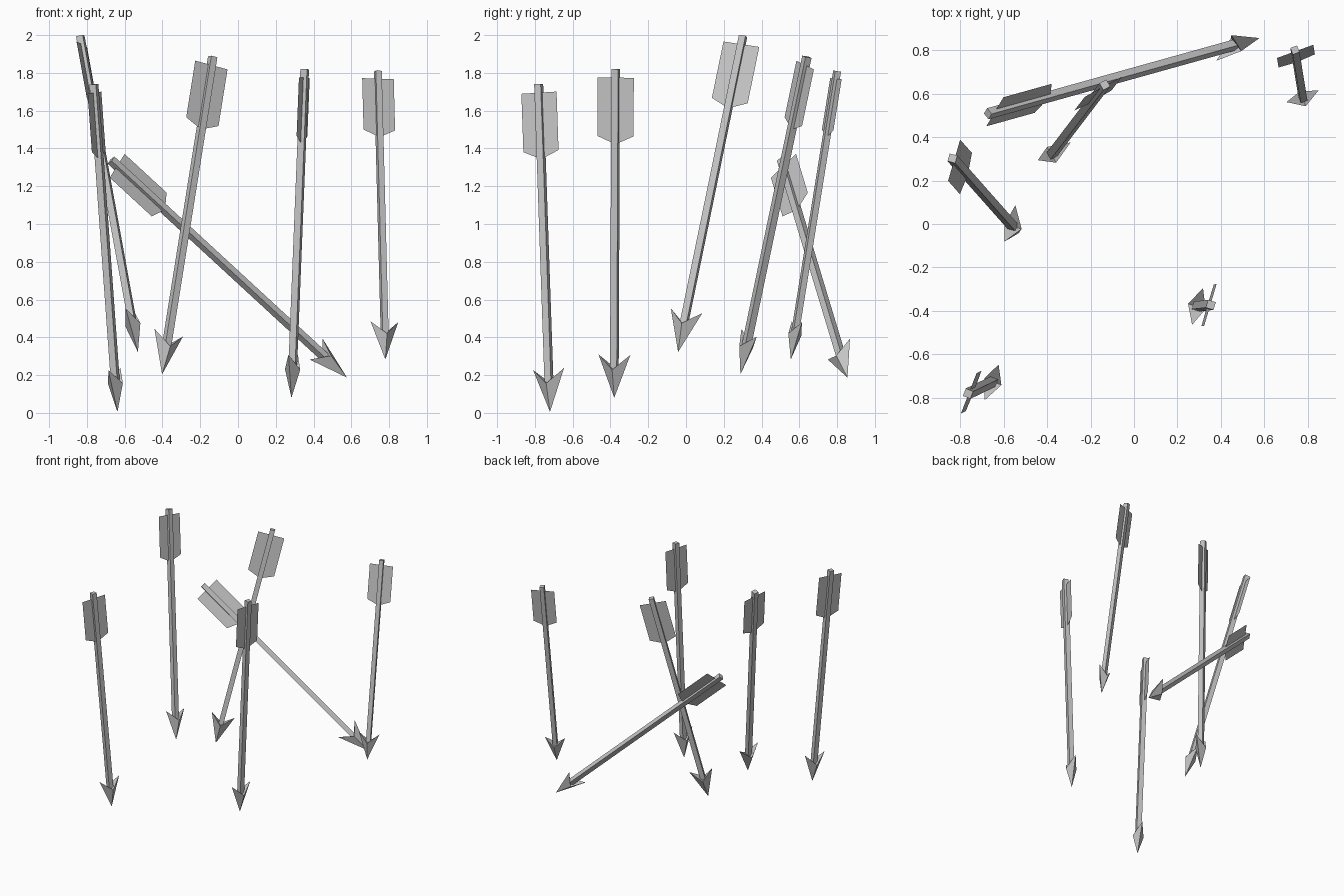
import bpy
from mathutils import Vector, Matrix

cube = bpy.data.objects.get("Cube")
if cube:
    bpy.data.objects.remove(cube)

grey = bpy.data.materials.new("plain grey")
grey.use_nodes = True
colour = (0.55, 0.55, 0.55, 1)
grey.diffuse_color = colour
grey.node_tree.nodes["Principled BSDF"].inputs["Base Color"].default_value = colour

LENGTH = 1.74     # full arrow, tip to tail
HALF = 0.0185     # half the shaft's thickness


def add_part(name, verts, faces, frame):
    mesh = bpy.data.meshes.new(name)
    mesh.from_pydata(verts, [], faces)
    mesh.materials.append(grey)
    obj = bpy.data.objects.new(name, mesh)
    obj.matrix_world = frame
    bpy.context.collection.objects.link(obj)


def arrow(name, tip, tail, across):
    """Local frame: tip at the origin, tail up z, barbs and vanes along x."""
    tip, tail = Vector(tip), Vector(tail)
    z = (tail - tip).normalized()
    x = Vector(across)
    x = (x - z * x.dot(z)).normalized()
    y = z.cross(x)
    scale = (tail - tip).length / LENGTH
    frame = Matrix.Translation(tip) @ Matrix((x, y, z)).transposed().to_4x4() @ Matrix.Scale(scale, 4)

    # square shaft
    corners = [(-HALF, -HALF), (HALF, -HALF), (HALF, HALF), (-HALF, HALF)]
    verts = [(a, b, h) for h in (0.14, LENGTH) for a, b in corners]
    sides = [(i, (i + 1) % 4, (i + 1) % 4 + 4, i + 4) for i in range(4)]
    add_part(name + "_shaft", verts, sides + [(3, 2, 1, 0), (4, 5, 6, 7)], frame)

    # swept-back head: tip, two barbs, two ridge points
    verts = [(0, 0, 0), (0.088, 0, 0.228), (0, 0.042, 0.15), (-0.088, 0, 0.228), (0, -0.042, 0.15)]
    faces = [(0, 2, 1), (0, 3, 2), (0, 4, 3), (0, 1, 4), (1, 2, 4), (3, 4, 2)]
    add_part(name + "_head", verts, faces, frame)

    # flat pair of vanes
    half_vane = [(HALF, LENGTH - 0.39), (0.1, LENGTH - 0.355), (0.1, LENGTH - 0.045)]
    outline = half_vane + [(-a, h) for a, h in reversed(half_vane)]
    add_part(name + "_fletching", [(a, 0, h) for a, h in outline], [range(6)], frame)


# tip, tail, direction across the vanes
arrow("left_back_arrow", (0.78, 0.555, 0.283), (0.74, 0.80, 1.809), (0.165, 0.06, -0.005))
arrow("left_front_arrow", (0.283, -0.38, 0.08), (0.353, -0.372, 1.82), (0.055, 0.185, 0))
arrow("centre_arrow", (-0.402, 0.288, 0.204), (-0.134, 0.64, 1.885), (0.174, 0.094, -0.048))
arrow("slanted_arrow", (0.577, 0.855, 0.187), (-0.672, 0.507, 1.338), (0.075, 0.133, 0.13))
arrow("right_back_arrow", (-0.53, -0.042, 0.322), (-0.835, 0.302, 1.995), (0.055, 0.188, -0.028))
arrow("right_front_arrow", (-0.638, -0.72, 0.005), (-0.763, -0.78, 1.74), (0.073, 0.188, 0.012))
